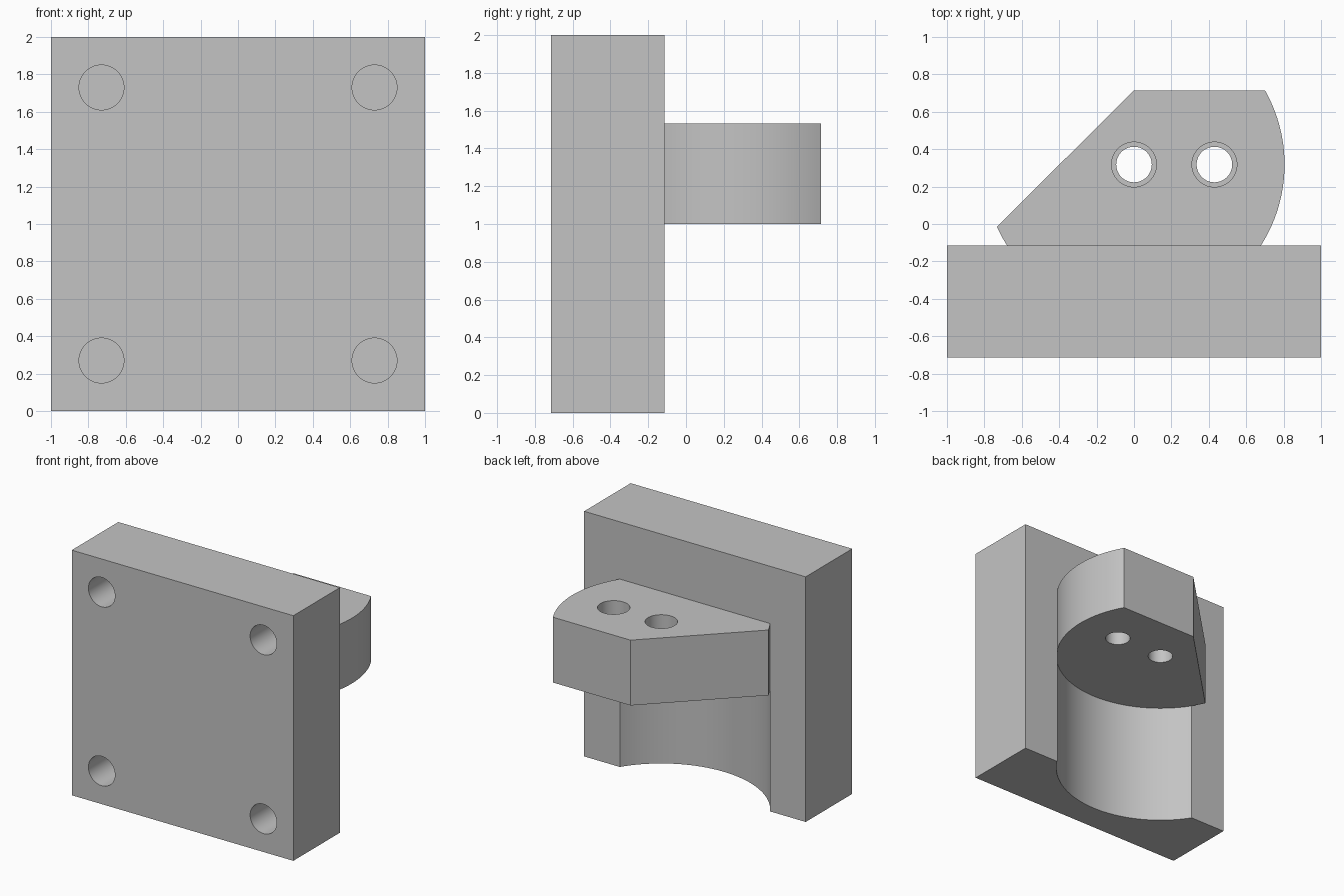
import bpy
import bmesh
from math import asin, cos, sin, pi
from mathutils import Matrix, Vector

cube = bpy.data.objects.get("Cube")
if cube:
    bpy.data.objects.remove(cube, do_unlink=True)

grey = bpy.data.materials.new("plain grey")
grey.use_nodes = True
colour = (0.55, 0.55, 0.55, 1)
grey.diffuse_color = colour
grey.node_tree.nodes["Principled BSDF"].inputs["Base Color"].default_value = colour

BACK, FRONT, REAR = -0.115, -0.715, 0.715   # plate back, plate front, bracket end
SHELF_Z, SHELF_TOP = 1.0, 1.533
CENTRE_Y, RADIUS = 0.318, 0.805             # shared arc of bracket and recess
HOLE, SMALL_HOLE = 0.12, 0.095


def finish(name, bm):
    bmesh.ops.recalc_face_normals(bm, faces=bm.faces)
    mesh = bpy.data.meshes.new(name)
    bm.to_mesh(mesh)
    bm.free()
    mesh.materials.append(grey)
    obj = bpy.data.objects.new(name, mesh)
    bpy.context.collection.objects.link(obj)
    return obj


def cylinder(name, start, end, radius, segments=64):
    start, end = Vector(start), Vector(end)
    axis = end - start
    turn = axis.to_track_quat('Z', 'Y').to_matrix().to_4x4()
    bm = bmesh.new()
    bmesh.ops.create_cone(bm, cap_ends=True, segments=segments, radius1=radius,
                          radius2=radius, depth=axis.length,
                          matrix=Matrix.Translation((start + end) / 2) @ turn)
    return finish(name, bm)


def select(obj):
    bpy.ops.object.select_all(action='DESELECT')
    obj.select_set(True)
    bpy.context.view_layer.objects.active = obj


def cut(obj, cutters):
    for cutter in cutters:
        select(obj)
        mod = obj.modifiers.new("cut", 'BOOLEAN')
        mod.operation = 'DIFFERENCE'
        mod.solver = 'EXACT'
        mod.object = cutter
        bpy.ops.object.modifier_apply(modifier=mod.name)
        bpy.data.objects.remove(cutter, do_unlink=True)
    select(obj)
    bpy.ops.object.shade_smooth_by_angle(angle=pi / 6)


def arc(a, b, steps):
    return [(RADIUS * cos(a + (b - a) * i / steps),
             CENTRE_Y + RADIUS * sin(a + (b - a) * i / steps)) for i in range(steps + 1)]


# Mounting plate
bm = bmesh.new()
bmesh.ops.create_cube(bm, size=1, matrix=Matrix.Translation((0, (FRONT + BACK) / 2, 1))
                      @ Matrix.Diagonal((2, BACK - FRONT, 2, 1)))
plate = finish("mounting_plate", bm)

# Round recess below the bracket and four blind holes in the front
cutters = [cylinder("recess_cutter", (0, CENTRE_Y, -0.2), (0, CENTRE_Y, SHELF_Z), RADIUS, 160)]
for x in (-0.73, 0.73):
    for z in (0.27, 1.73):
        cutters.append(cylinder("hole_cutter", (x, FRONT - 0.1, z), (x, FRONT + 0.4, z), HOLE))
cut(plate, cutters)

# Bracket: round-sided outline with one slanted corner
low = asin((BACK - CENTRE_Y) / RADIUS)
high = asin((REAR - CENTRE_Y) / RADIUS)
slant = asin(0.333 / RADIUS)
outline = arc(low, high, 28) + [(0, REAR)] + arc(pi + slant, pi - low, 4)
bm = bmesh.new()
base = bm.faces.new([bm.verts.new((x, y, SHELF_Z)) for x, y in outline])
extruded = bmesh.ops.extrude_face_region(bm, geom=[base])["geom"]
bmesh.ops.translate(bm, vec=(0, 0, SHELF_TOP - SHELF_Z),
                    verts=[v for v in extruded if isinstance(v, bmesh.types.BMVert)])
bracket = finish("bracket", bm)

# Stepped through holes in the bracket
cutters = []
for x in (0, 0.43):
    cutters.append(cylinder("bore_cutter", (x, CENTRE_Y, 1.27), (x, CENTRE_Y, 1.7), HOLE))
    cutters.append(cylinder("through_cutter", (x, CENTRE_Y, 0.8), (x, CENTRE_Y, 1.6), SMALL_HOLE))
cut(bracket, cutters)
